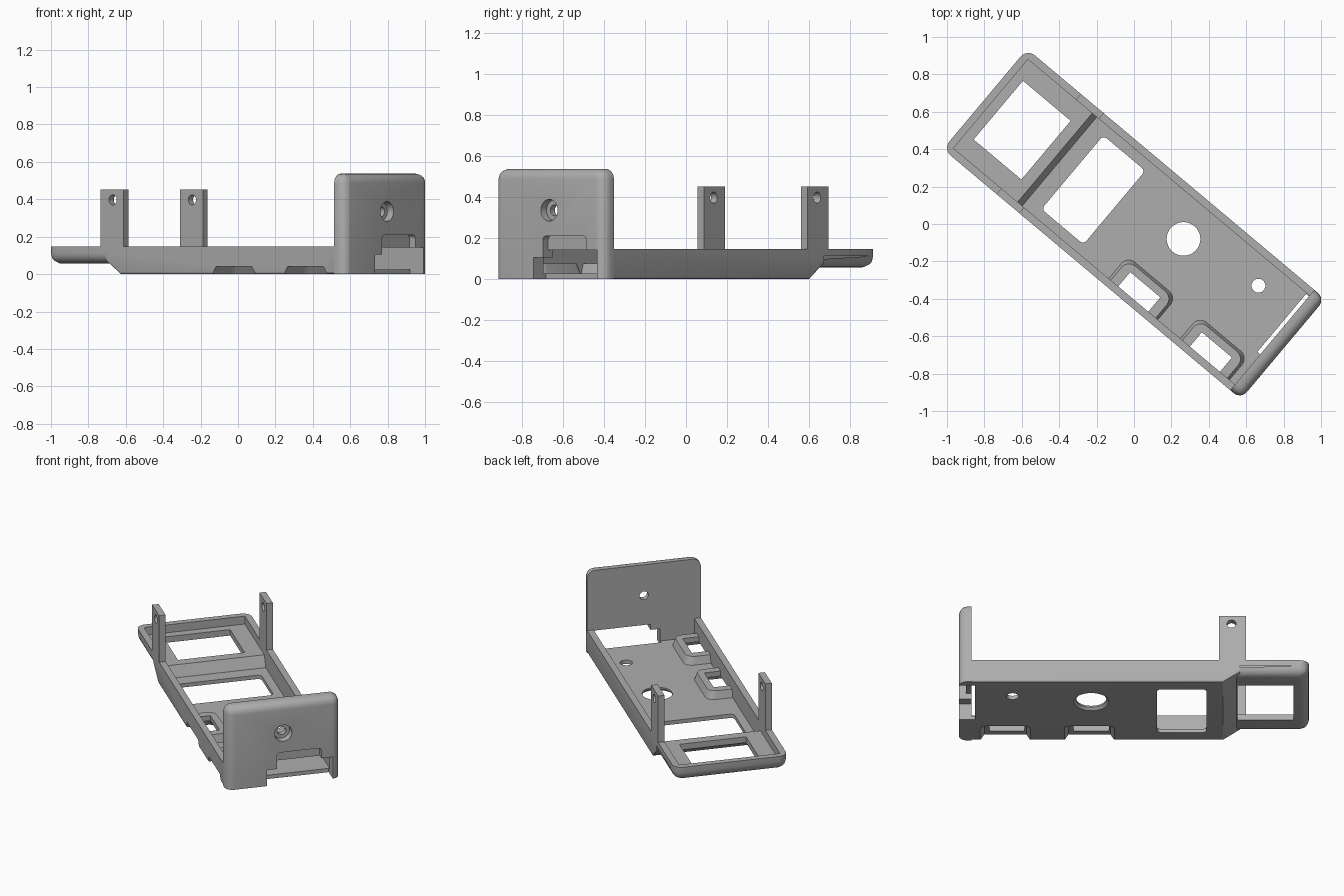
import bpy, bmesh, math

# The bracket is built along its own long axis (u), then turned on the ground
TURN = math.radians(-40)
HALF_LEN, HALF_W, WALL, RIM = 1.04, 0.35, 0.04, 0.147
IN_W = HALF_W - WALL
PLATE_U = 0.965

cube = bpy.data.objects.get("Cube")
if cube:
    bpy.data.objects.remove(cube, do_unlink=True)

grey = bpy.data.materials.new("plain_grey")
grey.use_nodes = True
tone = (0.42, 0.42, 0.42, 1)
grey.diffuse_color = tone
shader = next(n for n in grey.node_tree.nodes if n.type == "BSDF_PRINCIPLED")
shader.inputs["Base Color"].default_value = tone
shader.inputs["Roughness"].default_value = 0.7


def finish(name, bm):
    bmesh.ops.recalc_face_normals(bm, faces=bm.faces)
    mesh = bpy.data.meshes.new(name)
    bm.to_mesh(mesh)
    bm.free()
    mesh.materials.append(grey)
    ob = bpy.data.objects.new(name, mesh)
    ob.rotation_euler.z = TURN
    bpy.context.collection.objects.link(ob)
    return ob


def bevel(bm, rule, size, segments=6):
    """Round every edge whose two end points satisfy the rule."""
    edges = [e for e in bm.edges if rule(e.verts[0].co, e.verts[1].co)]
    bmesh.ops.bevel(bm, geom=edges, offset=size, segments=segments,
                    profile=0.5, affect="EDGES")


def upright(a, b):
    return abs(a.z - b.z) > 0.01


def block(name, u, v, z, rule=None, size=0.03, taper=0):
    """Box between limits; taper draws the top in, rule picks rounded edges."""
    bm = bmesh.new()
    rings = []
    for height, t in ((z[0], 0), (z[1], taper)):
        corners = ((u[0] + t, v[0] + t), (u[1] - t, v[0] + t),
                   (u[1] - t, v[1] - t), (u[0] + t, v[1] - t))
        rings.append([bm.verts.new((a, b, height)) for a, b in corners])
    low, high = rings
    bm.faces.new(low[::-1])
    bm.faces.new(high)
    for i in range(4):
        j = (i + 1) % 4
        bm.faces.new((low[i], low[j], high[j], high[i]))
    if rule:
        bevel(bm, rule, size)
    return finish(name, bm)


def extrusion(name, profile, half, rule=None, size=0.012):
    """Side profile in (u, z) stretched across the width."""
    bm = bmesh.new()
    face = bm.faces.new([bm.verts.new((u, -half, z)) for u, z in profile])
    out = bmesh.ops.extrude_face_region(bm, geom=[face])
    moved = [g for g in out["geom"] if isinstance(g, bmesh.types.BMVert)]
    bmesh.ops.translate(bm, verts=moved, vec=(0, 2 * half, 0))
    if rule:
        bevel(bm, rule, size, 3)
    return finish(name, bm)


def round_cutter(at, r1, r2, depth, axis="z"):
    """Cylinder or cone centred on a point, along z, v or u."""
    bm = bmesh.new()
    bmesh.ops.create_cone(bm, cap_ends=True, segments=40, radius1=r1,
                          radius2=r2, depth=depth)
    ob = finish("hole_cutter", bm)
    for vert in ob.data.vertices:
        x, y, z = vert.co
        turned = {"z": (x, y, z), "v": (x, z, -y), "u": (z, x, y)}[axis]
        vert.co = [p + q for p, q in zip(turned, at)]
    return ob


def combine(target, tool, operation="DIFFERENCE", keep=False):
    tool.hide_render = True
    mod = target.modifiers.new("join", "BOOLEAN")
    mod.operation, mod.object, mod.solver = operation, tool, "EXACT"
    bpy.context.view_layer.update()
    bpy.context.view_layer.objects.active = target
    bpy.ops.object.modifier_apply(modifier=mod.name)
    if not keep:
        bpy.data.objects.remove(tool, do_unlink=True)


# Tray: deep body with a sloped end, plus a shallow rounded tail
tray = extrusion("tray", [(-0.63, RIM), (-0.63, 0.07), (-0.53, 0),
                          (PLATE_U, 0), (PLATE_U, RIM)], HALF_W,
                 lambda a, b: max(a.z, b.z) < 0.08 and abs(a.y - b.y) < 0.01)
tail = block("tail", (-HALF_LEN, -0.56), (-HALF_W, HALF_W), (0.056, RIM),
             lambda a, b: (upright(a, b) and a.x < -1)
             or (max(a.z, b.z) < 0.06 and min(a.x, b.x) < -1), 0.055)
combine(tray, tail, "UNION")
combine(tray, extrusion("cavity", [(-1.0, 0.095), (-0.552, 0.095),
                                   (-0.52, 0.025), (1.1, 0.025),
                                   (1.1, 0.3), (-1.0, 0.3)], IN_W))

# Two raised pockets in the floor, open below and to the side
for start in (0.09, 0.59):
    end = start + 0.33
    hump = block("hump", (start - 0.01, end + 0.01), (-0.33, -0.15),
                 (0.012, 0.075), lambda a, b: upright(a, b) and a.y > -0.25,
                 0.05, taper=0.018)
    combine(tray, hump, "UNION")
    combine(tray, block("pocket", (start + 0.02, end), (-0.5, -0.175),
                        (-0.01, 0.042), upright, 0.03, taper=0.03))
    combine(tray, block("slot", (start + 0.06, start + 0.27),
                        (-0.31, -0.21), (-0.1, 0.2)))

# Floor windows and round holes
combine(tray, block("tail_window", (-0.947, -0.614), (-0.205, 0.205), (-0.1, 0.3)))
combine(tray, block("body_window", (-0.43, -0.137), (-0.257, 0.257),
                    (-0.1, 0.3), upright, 0.025))
combine(tray, round_cutter((0.254, 0.109, 0), 0.09, 0.09, 0.3))
combine(tray, round_cutter((0.254, 0.109, 0.005), 0.115, 0.085, 0.03))
combine(tray, round_cutter((0.722, 0.175, 0), 0.037, 0.037, 0.3))

# End plate with rounded outer edges and a countersunk hole
plate = block("end_plate", (PLATE_U, HALF_LEN), (-HALF_W, HALF_W), (0, 0.537),
              lambda a, b: max(a.x, b.x) > 1 and max(a.z, b.z) > 0.1, 0.05)
combine(plate, round_cutter((1, 0, 0.335), 0.027, 0.027, 0.3, "u"))
combine(plate, round_cutter((1.03, 0, 0.335), 0.05, 0.055, 0.06, "u"))

# Stepped opening through the plate, with a shallow recess above it
for part, u, v, z in (("low_opening", 0.945, (-0.1, 0.305), 0.105),
                      ("high_opening", 0.945, (-0.04, 0.305), RIM - 0.005)):
    cutter = block(part, (u, 1.2), v, (-0.1, z))
    combine(tray, cutter, keep=True)
    combine(plate, cutter)
combine(plate, block("recess", (1.0, 1.2), (-0.04, 0.235), (0.05, 0.21),
                     lambda a, b: min(a.z, b.z) > 0.2 and abs(a.y - b.y) < 0.01,
                     0.02))

# Upright posts with a cross hole, one on each rim
parts = [tray, plate]
for side, name in ((1, "left_post"), (-1, "right_post")):
    v = sorted((side * IN_W, side * HALF_W))
    post = block(name, (-0.665, -0.505), v, (RIM, 0.452))
    combine(post, round_cutter((-0.58, side * 0.33, 0.397), 0.027, 0.027, 0.2, "v"))
    parts.append(post)

# Smooth the rounded edges and keep the corners crisp
bpy.ops.object.select_all(action="DESELECT")
for ob in parts:
    ob.select_set(True)
bpy.context.view_layer.objects.active = tray
bpy.ops.object.shade_smooth_by_angle(angle=math.radians(30))
